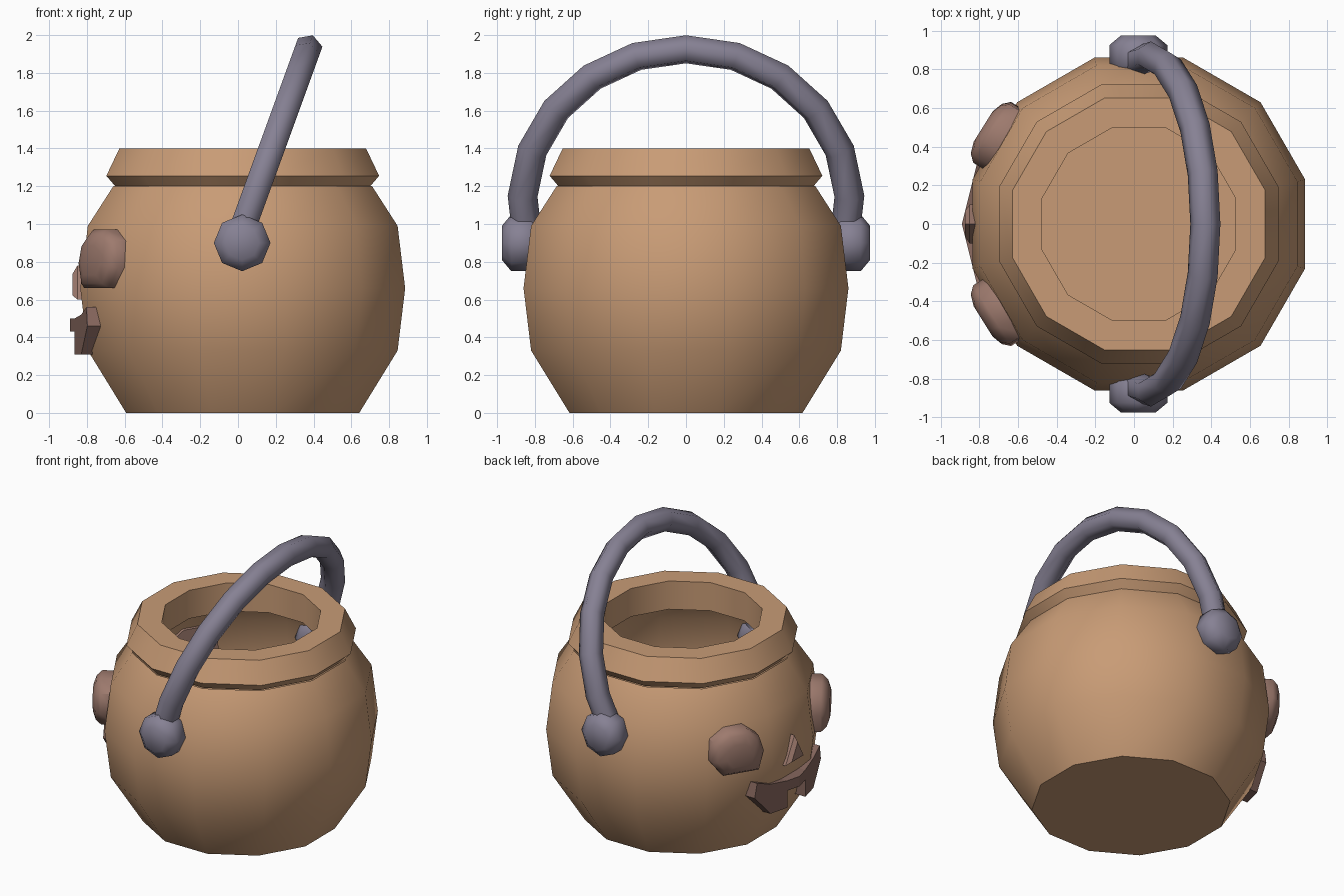
import bpy, bmesh, math
from mathutils import Vector, Matrix

old = bpy.data.objects.get("Cube")
if old:
    bpy.data.objects.remove(old)

CX = 0.025  # axis of the bucket


def material(name, rgb):
    m = bpy.data.materials.new(name)
    m.use_nodes = True
    m.diffuse_color = (*rgb, 1)
    m.node_tree.nodes["Principled BSDF"].inputs["Base Color"].default_value = (*rgb, 1)
    return m


tan = material("tan_clay", (0.58, 0.33, 0.18))
grey = material("violet_grey", (0.24, 0.22, 0.295))
rose = material("rosy_brown", (0.34, 0.195, 0.155))
dark = material("dark_brown", (0.24, 0.135, 0.11))


def finish(bm, name, mat, angle=None):
    bmesh.ops.recalc_face_normals(bm, faces=bm.faces)
    me = bpy.data.meshes.new(name)
    bm.to_mesh(me)
    bm.free()
    me.materials.append(mat)
    ob = bpy.data.objects.new(name, me)
    bpy.context.collection.objects.link(ob)
    if angle:
        bpy.ops.object.select_all(action='DESELECT')
        ob.select_set(True)
        bpy.context.view_layer.objects.active = ob
        bpy.ops.object.shade_smooth_by_angle(angle=math.radians(angle))
    return ob


def loft(bm, rings, closed=False, cap_start=False, cap_end=False):
    """Skin a list of point rings with quads."""
    vs = [[bm.verts.new(p) for p in ring] for ring in rings]
    pairs = list(zip(vs, vs[1:])) + ([(vs[-1], vs[0])] if closed else [])
    for a, b in pairs:
        for i in range(len(a)):
            j = (i + 1) % len(a)
            bm.faces.new((a[i], a[j], b[j], b[i]))
    if cap_start:
        bm.faces.new(vs[0])
    if cap_end:
        bm.faces.new(vs[-1])


def ring12(apothem, z):
    r = apothem / math.cos(math.pi / 12)
    return [(CX + r * math.cos(math.pi * (2 * i + 1) / 12),
             r * math.sin(math.pi * (2 * i + 1) / 12), z) for i in range(12)]


# Thin open pot
bm = bmesh.new()
pot = [(0.617, 0), (0.82, 0.33), (0.86, 0.66), (0.82, 0.99), (0.685, 1.2)]
loft(bm, [ring12(*p) for p in pot], cap_start=True)
finish(bm, "pot", tan, 50)

# Thick collar around the opening
bm = bmesh.new()
collar = [(0.675, 1.2), (0.722, 1.255), (0.653, 1.4), (0.5, 1.4), (0.5, 1.2)]
loft(bm, [ring12(*p) for p in collar], closed=True)
finish(bm, "rim", tan, 45)

# Carrying handle: hexagonal tube on a leaning arc
bm = bmesh.new()
lean = math.radians(20)
up = Vector((math.sin(lean), 0, math.cos(lean)))
side = Vector((math.cos(lean), 0, -math.sin(lean)))
centre = Vector((0.073, 0, 1.111))
rings = []
for k in range(13):
    a = math.radians(-105 + 17.5 * k)
    out = Vector((0, math.sin(a), 0)) + up * math.cos(a)
    rings.append([centre + out * 0.866
                  + (out * math.cos(t) + side * math.sin(t)) * 0.079
                  for t in (math.pi * i / 3 for i in range(6))])
loft(bm, rings, cap_start=True, cap_end=True)
finish(bm, "handle", grey, 65)

# Knobs holding the handle ends
for s, label in ((1, "back"), (-1, "front")):
    bm = bmesh.new()
    profile = [(0.77, 0.1), (0.82, 0.15), (0.925, 0.15), (0.975, 0.09)]
    loft(bm, [[(0.022 + r * math.cos(math.pi * i / 4), s * y,
                0.9 + r * math.sin(math.pi * i / 4)) for i in range(8)]
              for y, r in profile], cap_start=True, cap_end=True)
    finish(bm, label + "_knob", grey, 50)

# Domed eyes with flat lower edges
outline = [(-0.15, 0.66), (0.1, 0.66), (0.185, 0.77), (0.17, 0.91),
           (0.07, 0.97), (-0.06, 0.97), (-0.15, 0.9), (-0.185, 0.79)]
for s, label in ((1, "back"), (-1, "front")):
    ang = math.radians(148)
    n = Vector((math.cos(ang), s * math.sin(ang), 0))
    t = Vector((math.sin(ang), -s * math.cos(ang), 0))
    bm = bmesh.new()
    loft(bm, [[Vector((CX, 0, 0.8 + (z - 0.8) * f)) + n * d + t * u * f
               for u, z in outline]
              for d, f in ((0.8, 1), (0.895, 1), (0.93, 0.82), (0.95, 0.5))],
         cap_start=True, cap_end=True)
    finish(bm, label + "_eye", rose, 50)

# Triangular nose
bm = bmesh.new()
tri = [(-0.1, 0.6), (0.1, 0.6), (0, 0.78)]
loft(bm, [[(x, y * f, 0.66 + (z - 0.66) * f) for y, z in tri]
          for x, f in ((-0.8, 1), (-0.85, 1), (-0.875, 0.65))],
     cap_start=True, cap_end=True)
finish(bm, "nose", rose)

# Grinning mouth wrapped around the pot, with a notch for the tooth
bm = bmesh.new()
half = [[(0, 0.43), (0.1, 0.43), (0.1, 0.5), (0, 0.5)],
        [(0.1, 0.43), (0.1, 0.31), (0.24, 0.31), (0.24, 0.52), (0.1, 0.5)],
        [(0.24, 0.31), (0.37, 0.46), (0.35, 0.56), (0.24, 0.52)]]
for s in (1, -1):
    for poly in half:
        bm.faces.new([bm.verts.new((-0.89 + 0.25 * y, s * y, z)) for y, z in poly])
bmesh.ops.remove_doubles(bm, verts=bm.verts, dist=0.001)
bmesh.ops.recalc_face_normals(bm, faces=bm.faces)
ext = bmesh.ops.extrude_face_region(bm, geom=bm.faces[:], use_keep_orig=True)
moved = [g for g in ext["geom"] if isinstance(g, bmesh.types.BMVert)]
bmesh.ops.translate(bm, verts=moved, vec=(0.08, 0, 0))
finish(bm, "mouth", dark)
